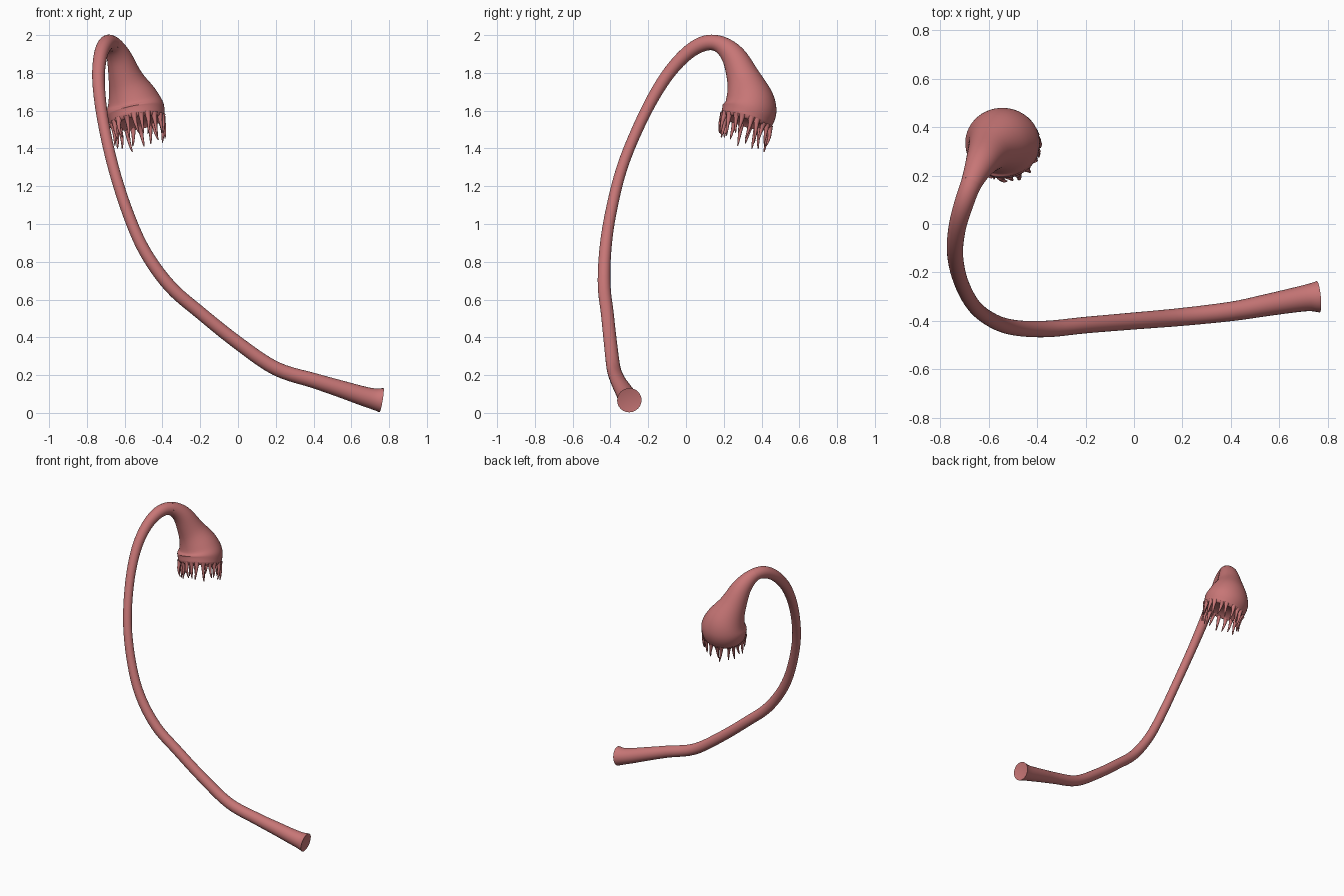
import bpy, bmesh, math, random
from mathutils import Vector

if "Cube" in bpy.data.objects:
    bpy.data.objects.remove(bpy.data.objects["Cube"])

random.seed(4)
SIDES = 24
mat = bpy.data.materials.new("polyp_pink")
mat.diffuse_color = (0.57, 0.18, 0.18, 1)
mat.use_nodes = True
mat.node_tree.nodes["Principled BSDF"].inputs["Base Color"].default_value = mat.diffuse_color

# centre line of the whole animal: x, y, z, radius
PATH = [Vector(p) for p in [
    (0.76, -0.30, 0.067, 0.065), (0.72, -0.304, 0.074, 0.056), (0.66, -0.314, 0.09, 0.051),
    (0.54, -0.336, 0.128, 0.045), (0.405, -0.36, 0.17, 0.040),
    (0.20, -0.383, 0.235, 0.037), (0.0, -0.40, 0.37, 0.035), (-0.2, -0.417, 0.53, 0.034),
    (-0.36, -0.433, 0.67, 0.034), (-0.49, -0.428, 0.85, 0.032), (-0.58, -0.40, 1.05, 0.030),
    (-0.66, -0.338, 1.30, 0.029), (-0.715, -0.235, 1.55, 0.030), (-0.738, -0.125, 1.75, 0.033),
    (-0.730, -0.02, 1.88, 0.036), (-0.703, 0.08, 1.95, 0.040), (-0.67, 0.17, 1.955, 0.044),
    (-0.632, 0.25, 1.89, 0.064), (-0.595, 0.305, 1.77, 0.090), (-0.56, 0.334, 1.67, 0.126),
    (-0.545, 0.336, 1.61, 0.144), (-0.535, 0.322, 1.558, 0.139)]]
BASE_END, STEM_END, STEPS = 4, 16, 5


def spline(pts, steps):
    """Smooth curve through the points (Catmull-Rom)."""
    p = [2 * pts[0] - pts[1]] + pts + [2 * pts[-1] - pts[-2]]
    out = []
    for i in range(1, len(p) - 2):
        a, b, c, d = p[i - 1:i + 3]
        for k in range(steps):
            t = k / steps
            out.append(0.5 * (2 * b + (c - a) * t + (2 * a - 5 * b + 4 * c - d) * t ** 2
                              + (3 * b - a - 3 * c + d) * t ** 3))
    return out + [pts[-1].copy()]


def frames(samples):
    """Centre, radius and two cross-section axes for every sample."""
    pos = [s.to_3d() for s in samples]
    u, out = None, []
    for i, s in enumerate(samples):
        t = (pos[min(i + 1, len(pos) - 1)] - pos[max(i - 1, 0)]).normalized()
        u = t.orthogonal() if u is None else u - t * u.dot(t)
        u.normalize()
        out.append((pos[i], s[3], u.copy(), t.cross(u), t))
    return out


def ring_point(f, ang, r):
    off = (f[2] * math.cos(ang) + f[3] * math.sin(ang)) * r
    off.x *= 1 + 0.07 * min(1, max(0, (f[1] - 0.06) / 0.08))
    return f[0] + off


def skin(bm, rings, start=None, end=None):
    """Join rings of points; start / end are optional closing points."""
    rows = [[bm.verts.new(p) for p in r] for r in rings]
    n = len(rows[0])
    for a, b in zip(rows, rows[1:]):
        for j in range(n):
            bm.faces.new((a[j], a[(j + 1) % n], b[(j + 1) % n], b[j]))
    for row, tip, flip in ((rows[0], start, True), (rows[-1], end, False)):
        if tip is not None:
            c = bm.verts.new(tip)
            for j in range(n):
                k = (j + 1) % n
                bm.faces.new((row[k], row[j], c) if flip else (row[j], row[k], c))


def tube(bm, fs, sides, start=None, end=None):
    skin(bm, [[ring_point(f, math.tau * j / sides, f[1]) for j in range(sides)] for f in fs],
         start, end)


def finish(name, bm):
    me = bpy.data.meshes.new(name)
    bm.to_mesh(me)
    bm.free()
    me.materials.append(mat)
    ob = bpy.data.objects.new(name, me)
    bpy.context.collection.objects.link(ob)
    bpy.ops.object.select_all(action='DESELECT')
    ob.select_set(True)
    bpy.context.view_layer.objects.active = ob
    bpy.ops.object.shade_smooth_by_angle(angle=math.radians(50))


body = frames(spline(PATH, STEPS))
cut1, cut2 = BASE_END * STEPS, STEM_END * STEPS

# flared foot with a slightly hollow end
bm = bmesh.new()
tube(bm, body[:cut1 + 1], SIDES, start=body[0][0] + body[0][4] * 0.012)
finish("foot", bm)

# long curved stalk
bm = bmesh.new()
tube(bm, body[cut1:cut2 + 1], SIDES)
finish("stalk", bm)

# drooping bell
bm = bmesh.new()
tube(bm, body[cut2:], SIDES * 2)
finish("bell", bm)

# crown: rim band with hollow underside, and a fringe of tentacles
rim = body[-1]
axis = rim[4]
bm = bmesh.new()
rings = []
for r, d in [(0.139, 0), (0.136, 0.012), (0.130, 0.022), (0.122, 0.024), (0.112, 0.014), (0.06, -0.01)]:
    rings.append([ring_point(rim, math.tau * j / 48, r) + axis * d for j in range(48)])
skin(bm, rings, end=rim[0] - axis * 0.015)
COUNT = 20
for i in range(COUNT):
    ang = math.tau * (i + random.uniform(-0.2, 0.2)) / COUNT
    root = ring_point(rim, ang, 0.127) + axis * 0.008
    out = (ring_point(rim, ang, 1) - rim[0]).normalized()
    side = axis.cross(out)
    length = random.uniform(0.095, 0.13)
    lean, sway = random.uniform(-0.012, 0.012), random.uniform(-0.016, 0.016)
    down = (axis + Vector((0, 0, -0.6))).normalized()
    pts = []
    for t, r in [(0, 0.019), (0.2, 0.013), (0.5, 0.009), (0.8, 0.006), (1, 0.003)]:
        p = root + down * length * t + out * lean * math.sin(t * 3) + side * sway * t * t
        pts.append(Vector((*p, r)))
    fs = frames(spline(pts, 2))
    tube(bm, fs, 8, end=fs[-1][0] + fs[-1][4] * 0.003)
finish("tentacle_crown", bm)
